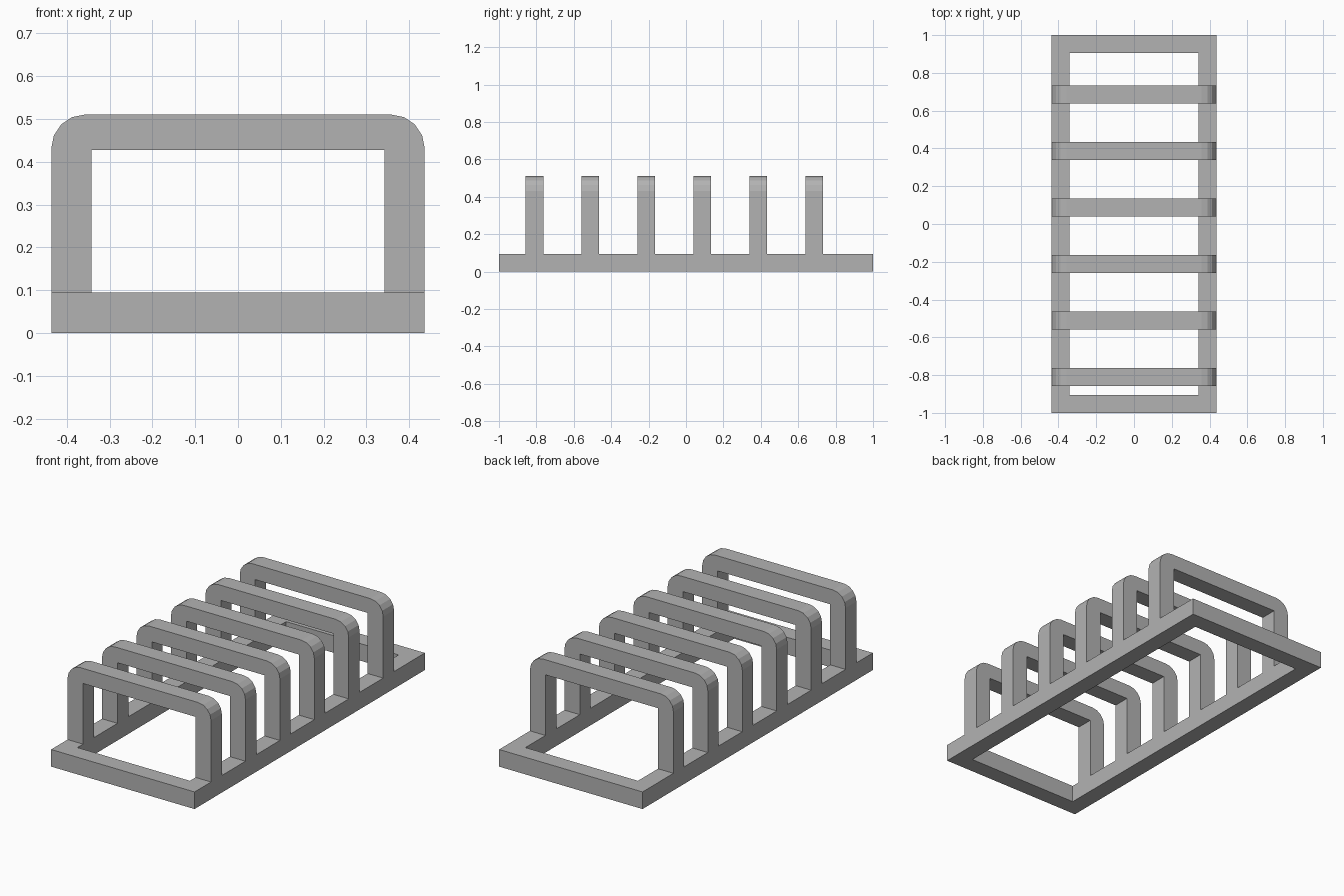
import bpy, bmesh, math

cube = bpy.data.objects.get("Cube")
if cube:
    bpy.data.objects.remove(cube, do_unlink=True)

HALF_W, HALF_L = 0.436, 1.0
BAR = 0.094            # thickness of the base bars and hoops
TOP, RADIUS = 0.51, 0.078
INNER_W, INNER_TOP = HALF_W - BAR, 0.427

grey = bpy.data.materials.new("plain_grey")
grey.use_nodes = True
colour = (0.45, 0.45, 0.45, 1)
grey.diffuse_color = colour
grey.node_tree.nodes["Principled BSDF"].inputs["Base Color"].default_value = colour


def strip_solid(name, outer, inner, offset, closed):
    """Solid made of quads between two matching outlines, swept by offset."""
    bm = bmesh.new()
    a = [bm.verts.new(p) for p in outer]
    b = [bm.verts.new(p) for p in inner]
    count = len(a) if closed else len(a) - 1
    faces = []
    for i in range(count):
        j = (i + 1) % len(a)
        corners = [a[i], a[j], b[j], b[i]]
        faces.append(bm.faces.new(list(dict.fromkeys(corners))))
    result = bmesh.ops.extrude_face_region(bm, geom=faces, use_keep_orig=True)
    moved = [v for v in result["geom"] if isinstance(v, bmesh.types.BMVert)]
    bmesh.ops.translate(bm, vec=offset, verts=moved)
    bmesh.ops.recalc_face_normals(bm, faces=bm.faces)
    mesh = bpy.data.meshes.new(name)
    bm.to_mesh(mesh)
    bm.free()
    mesh.materials.append(grey)
    obj = bpy.data.objects.new(name, mesh)
    bpy.context.collection.objects.link(obj)
    return obj


def rectangle(w, l):
    return [(-w, -l, 0), (w, -l, 0), (w, l, 0), (-w, l, 0)]


# Rectangular base frame
strip_solid("base_frame", rectangle(HALF_W, HALF_L),
            rectangle(INNER_W, HALF_L - BAR), (0, 0, BAR), True)


def make_hoop(name, y):
    # Outline with rounded outer corners and a square opening
    bm = bmesh.new()
    pts = [(-INNER_W, BAR), (-HALF_W, BAR)]
    for side, start in ((-1, 180), (1, 90)):
        for i in range(5):
            t = math.radians(start - i * 22.5)
            pts.append((side * (HALF_W - RADIUS) + RADIUS * math.cos(t),
                        TOP - RADIUS + RADIUS * math.sin(t)))
    pts += [(HALF_W, BAR), (INNER_W, BAR), (INNER_W, INNER_TOP), (-INNER_W, INNER_TOP)]
    face = bm.faces.new([bm.verts.new((x, y - BAR / 2, z)) for x, z in pts])
    result = bmesh.ops.extrude_face_region(bm, geom=[face], use_keep_orig=True)
    moved = [v for v in result["geom"] if isinstance(v, bmesh.types.BMVert)]
    bmesh.ops.translate(bm, vec=(0, BAR, 0), verts=moved)
    bmesh.ops.recalc_face_normals(bm, faces=bm.faces)
    mesh = bpy.data.meshes.new(name)
    bm.to_mesh(mesh)
    bm.free()
    mesh.materials.append(grey)
    bpy.context.collection.objects.link(bpy.data.objects.new(name, mesh))


# Evenly spaced divider hoops
for n in range(6):
    make_hoop(f"divider_hoop_{n + 1}", -0.81 + n * 0.299)
